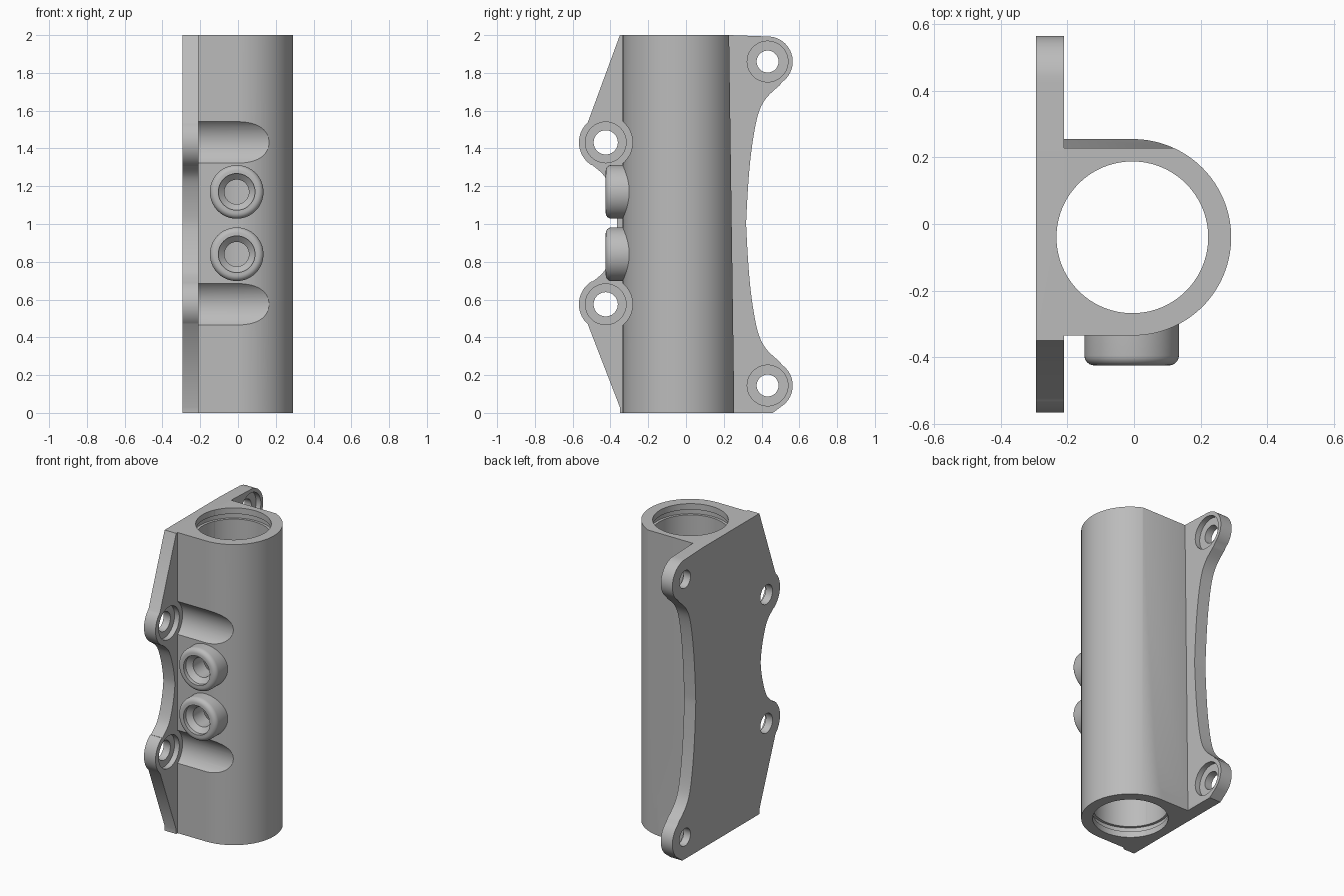
import bpy, bmesh, math
from mathutils import Vector, Matrix

if "Cube" in bpy.data.objects:
    bpy.data.objects.remove(bpy.data.objects["Cube"])

grey = bpy.data.materials.new("plain grey")
grey.use_nodes = True
COLOUR = (0.5, 0.5, 0.5, 1)
grey.diffuse_color = COLOUR
grey.node_tree.nodes["Principled BSDF"].inputs["Base Color"].default_value = COLOUR

HEIGHT, MID = 2.0, 1.0025
OUTER, PLATE = -0.295, -0.21        # plate faces along x
AXIS_Y, RADIUS, BORE = -0.04, 0.295, 0.228


def prism(name, points, to_3d, direction):
    """Extrude a 2D outline along a direction."""
    bm = bmesh.new()
    face = bm.faces.new([bm.verts.new(to_3d(a, b)) for a, b in points])
    ext = bmesh.ops.extrude_face_region(bm, geom=[face])
    verts = [v for v in ext["geom"] if isinstance(v, bmesh.types.BMVert)]
    bmesh.ops.translate(bm, vec=direction, verts=verts)
    bmesh.ops.recalc_face_normals(bm, faces=bm.faces)
    return finish(name, bm)


def lathe(name, profile, axis, origin, steps=64):
    """Solid of revolution: profile holds (radius, distance along axis)."""
    bm = bmesh.new()
    rings = []
    for r, d in profile:
        rings.append([bm.verts.new((r * math.cos(t), r * math.sin(t), d))
                      for t in (2 * math.pi * i / steps for i in range(steps))])
    for low, high in zip(rings, rings[1:]):
        for i in range(steps):
            j = (i + 1) % steps
            bm.faces.new((low[i], low[j], high[j], high[i]))
    bm.faces.new(rings[0])
    bm.faces.new(rings[-1])
    turn = Vector((0, 0, 1)).rotation_difference(Vector(axis)).to_matrix().to_4x4()
    bm.transform(Matrix.Translation(origin) @ turn)
    bmesh.ops.recalc_face_normals(bm, faces=bm.faces)
    return finish(name, bm)


def finish(name, bm):
    mesh = bpy.data.meshes.new(name)
    bm.to_mesh(mesh)
    bm.free()
    mesh.materials.append(grey)
    obj = bpy.data.objects.new(name, mesh)
    bpy.context.collection.objects.link(obj)
    return obj


def cut(target, cutters):
    bpy.context.view_layer.objects.active = target
    for cutter in cutters:
        mod = target.modifiers.new("cut", 'BOOLEAN')
        mod.operation, mod.solver, mod.object = 'DIFFERENCE', 'EXACT', cutter
        bpy.ops.object.modifier_apply(modifier=mod.name)


def arc(cx, cy, r, start, end, steps=20):
    angles = [math.radians(start + (end - start) * i / steps) for i in range(steps + 1)]
    return [(cx + r * math.cos(a), cy + r * math.sin(a)) for a in angles]


def smooth(pts, steps=6):
    """Catmull-Rom curve through the given points."""
    p = [Vector(q) for q in [pts[0], *pts, pts[-1]]]
    out = []
    for a, b, c, d in zip(p, p[1:], p[2:], p[3:]):
        for i in range(steps):
            t = i / steps
            q = b + (c - a) * t / 2 + (a - 2.5 * b + 2 * c - d / 2) * t * t \
                + (1.5 * (b - c) + (d - a) / 2) * t ** 3
            out.append(tuple(q))
    return out + [tuple(pts[-1])]


def mirrored(half):
    """Complete an edge curve by reflecting it about mid height."""
    return half + [(y, 2 * MID - z) for y, z in reversed(half)]


# Mounting plate: ears joined by concave edges
back_ears = [(0.432, 0.145), (0.432, 1.86)]
front_ears = [(-0.425, 0.575), (-0.425, 1.432)]
back_edge = mirrored([(0.497, 0.27), (0.42, 0.345), (0.375, 0.45), (0.34, 0.67), (0.321, 0.94)])
front_edge = mirrored([(-0.495, 1.311), (-0.43, 1.25), (-0.39, 1.15), (-0.367, 1.04)])
outline = [(-0.35, 0), (0.46, 0)]
outline += arc(*back_ears[0], 0.133, -50, 55)
outline += smooth(back_edge)
outline += arc(*back_ears[1], 0.133, -55, 92)
outline += [(0.23, 2), (-0.35, 2)]
outline += arc(*front_ears[1], 0.142, 132, 238)
outline += smooth(front_edge)
outline += arc(*front_ears[0], 0.142, 122, 228)
outline += [(-0.35, 0.03)]
plate = prism("mounting_plate", outline, lambda y, z: (OUTER, y, z), (PLATE - OUTER, 0, 0))

# Tube body: D-shaped section with one flat side against the plate
section = arc(-0.003, AXIS_Y, RADIUS, -90, 90, 64)
section += [(PLATE, AXIS_Y + RADIUS), (PLATE, AXIS_Y - RADIUS)]
body = prism("tube_body", section, lambda x, y: (x, y, 0), (0, 0, HEIGHT))

# Hose ports with rounded rims
port_heights = (1.17, 0.84)
rim = [(0.142 - 0.03 + x, 0.105 + z) for x, z in arc(0, 0, 0.03, 0, 90, 6)]
ports = [lathe(n + "_port", [(0.142, 0)] + rim, (0, -1, 0), (-0.007, -0.29, z))
         for n, z in zip(("upper", "lower"), port_heights)]

# Cutters: bore with a ring groove near each end
half = [(BORE, -0.05), (BORE, 0.04), (0.245, 0.04), (0.245, 0.075), (BORE, 0.075)]
bore = lathe("bore_cutter", half + [(r, HEIGHT - z) for r, z in reversed(half)],
             (0, 0, 1), (-0.005, AXIS_Y, 0), 96)

# Cutters: stepped screw holes, finger pockets, port drillings, back taper
holes = [lathe("screw_cutter", [(r, -0.05), (r, 0.05), (0.108, 0.05), (0.108, 0.12)],
               (1, 0, 0), (OUTER, y, z), 48)
         for ears, r in ((back_ears, 0.058), (front_ears, 0.064)) for y, z in ears]
pockets = [lathe("pocket_cutter", [(0.142, -0.001), (0.142, 0.7)], (1, 0, 0), (PLATE, y, z))
           for y, z in front_ears]
drills = [lathe("drill_cutter", [(0.065, -0.05), (0.065, 0.08), (0.097, 0.11), (0.097, 0.2)],
                (0, -1, 0), (-0.007, -0.29, z), 48) for z in port_heights]
taper = prism("taper_cutter", [(0.256, -0.01), (0.5, -0.01), (0.5, 2.01), (0.228, 2.01)],
              lambda y, z: (-0.3, y, z), (0.8, 0, 0))

cut(plate, [bore] + holes)
cut(body, [bore, taper] + pockets + drills)
for port, drill in zip(ports, drills):
    cut(port, [drill])
for helper in [bore, taper] + holes + pockets + drills:
    bpy.data.objects.remove(helper)

# Smooth curved walls, keep machined edges crisp
for part in [plate, body] + ports:
    bpy.ops.object.select_all(action='DESELECT')
    part.select_set(True)
    bpy.context.view_layer.objects.active = part
    bpy.ops.object.shade_smooth_by_angle(angle=math.radians(30))
